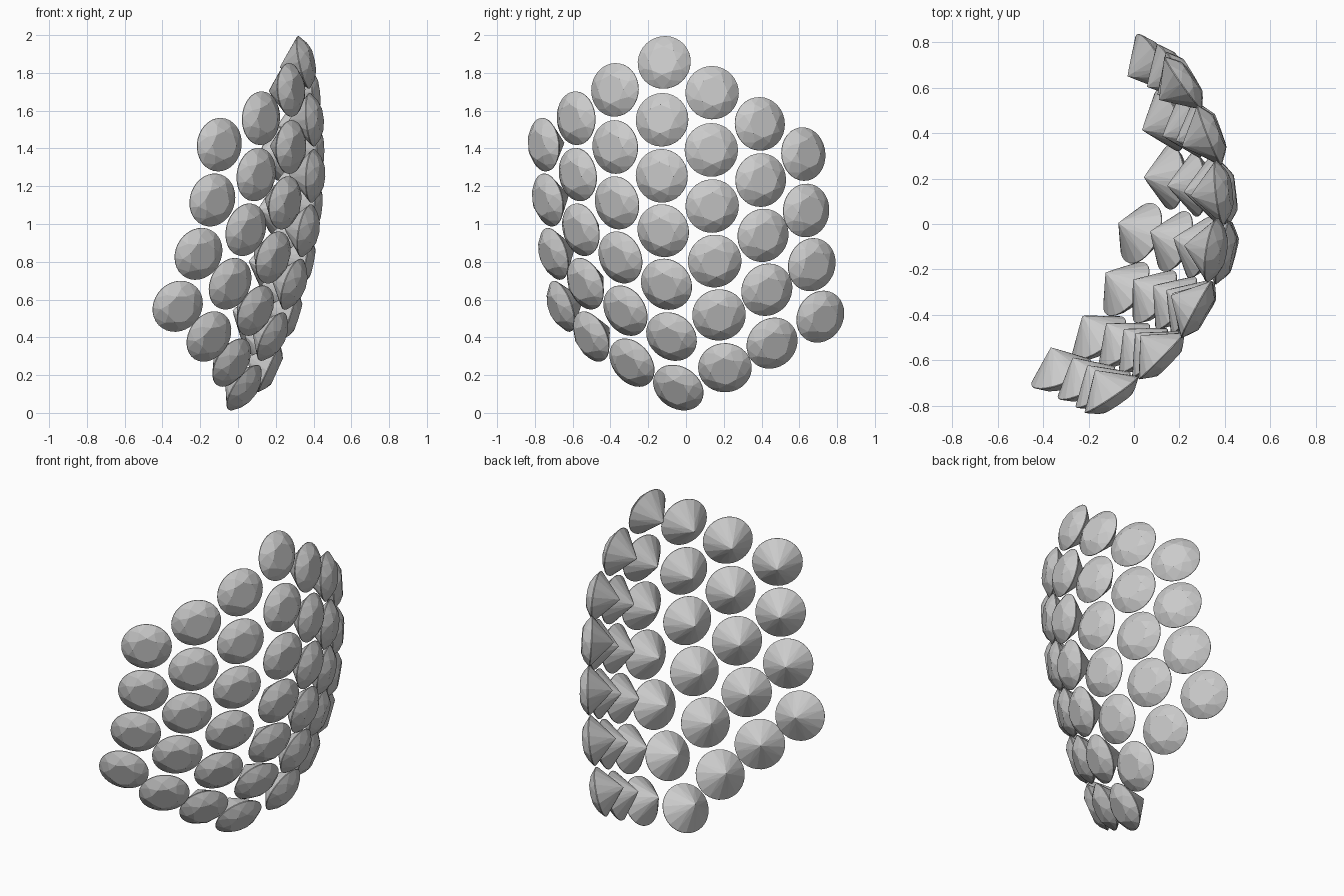
import bpy, bmesh, math
from mathutils import Vector, Matrix

if "Cube" in bpy.data.objects:
    bpy.data.objects.remove(bpy.data.objects["Cube"])

R = 0.142            # girdle radius
CROWN = 0.047        # crown height above the girdle
PAV = 0.128          # pavilion depth below the girdle
GIRDLE = 0.004       # girdle band height
TABLE, STAR, LOWER = 0.54 * R, 0.77 * R, 0.22 * R
SEG = 32


def brilliant_mesh():
    """Round brilliant-cut stone, table towards +Z, girdle at z = 0."""
    bm = bmesh.new()

    def ring(n, r, z, offset=0.0):
        return [bm.verts.new((r * math.cos(math.tau * (k + offset) / n),
                              r * math.sin(math.tau * (k + offset) / n), z)) for k in range(n)]

    c = math.cos(math.pi / 8)
    star_z = GIRDLE + CROWN * (R - STAR * c) / (R - TABLE)
    low_z = -PAV * (1 - LOWER * c / R)
    table = ring(8, TABLE, CROWN + GIRDLE)
    star = ring(8, STAR, star_z, 0.5)
    top = ring(SEG, R, GIRDLE)
    bot = ring(SEG, R, 0)
    low = ring(8, LOWER, low_z, 0.5)
    culet = bm.verts.new((0, 0, -PAV))
    f = bm.faces.new
    f(table)
    for k in range(8):
        n, g = (k + 1) % 8, 4 * k
        e = (g + 4) % SEG
        f((table[k], star[k], table[n]))                        # star facet
        f((table[k], star[k - 1], top[g], star[k]))             # bezel kite
        f((star[k], top[g], top[g + 1], top[g + 2]))            # upper girdle pair
        f((star[k], top[g + 2], top[g + 3], top[e]))
        f((culet, low[k], bot[g], low[k - 1]))                  # pavilion main
        f((low[k], bot[g + 2], bot[g + 1], bot[g]))             # lower girdle pair
        f((low[k], bot[e], bot[g + 3], bot[g + 2]))
    for k in range(SEG):
        n = (k + 1) % SEG
        f((bot[k], bot[n], top[n], top[k]))                     # girdle band
    bmesh.ops.recalc_face_normals(bm, faces=bm.faces)
    me = bpy.data.meshes.new("round_stone")
    bm.to_mesh(me)
    bm.free()
    return me


# Each column of the hexagonal layout: top, middle and bottom stone positions
COLUMNS = [
    ((-.10, -.75, 1.42), (-.169, -.714, .984), (-.32, -.656, .565)),
    ((.12, -.58, 1.56), (.04, -.555, .97), (-.155, -.50, .405)),
    ((.275, -.375, 1.71), (.219, -.356, .967), (-.035, -.285, .267)),
    ((.345, -.115, 1.855), (.36, -.12, .965), (.03, -.04, .135)),
    ((.375, .138, 1.695), (.37, .144, .949), (.16, .206, .24)),
    ((.33, .39, 1.53), (.305, .407, .94), (.15, .455, .37)),
    ((.215, .62, 1.37), (.196, .648, .927), (.08, .71, .51)),
]


def surface(i, s):
    """Point on the curved sheet at column i, row s (quadratic along the column)."""
    a, b, c = (Vector(p) for p in COLUMNS[i])
    d = abs(i - 3)
    t = (s - d / 2) / (6 - d)
    return a * (2 * t - 1) * (t - 1) + b * 4 * t * (1 - t) + c * t * (2 * t - 1)


def across(i, s):
    """Tangent from column to column."""
    if 0 < i < 6:
        return surface(i + 1, s) - surface(i - 1, s)
    q = 1 if i == 0 else -1
    return q * (4 * surface(i + q, s) - 3 * surface(i, s) - surface(i + 2 * q, s))


# Stones set on the sheet, tables facing outwards
stone = brilliant_mesh()
for i in range(7):
    d = abs(i - 3)
    for k in range(7 - d):
        s = d / 2 + k
        up = (surface(i, s - 0.1) - surface(i, s + 0.1)).normalized()
        n = across(i, s).cross(up).normalized()
        if n.x < 0:
            n = -n
        side = up.cross(n)
        ob = bpy.data.objects.new(f"stone_{i + 1}_{k + 1}", stone)
        ob.matrix_world = Matrix.Translation(surface(i, s)) @ Matrix((side, up, n)).transposed().to_4x4()
        bpy.context.collection.objects.link(ob)
